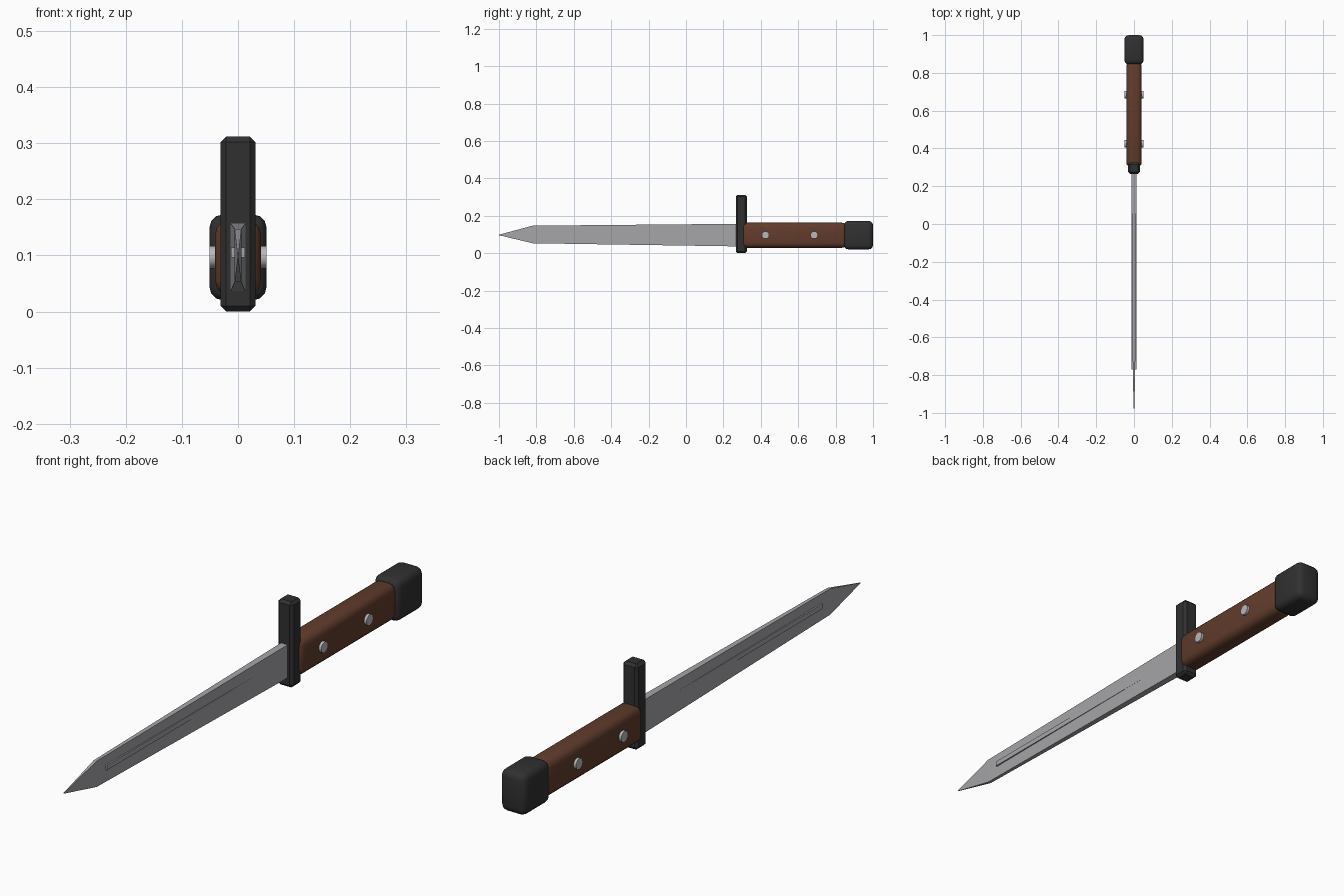
import bpy, bmesh, math

if "Cube" in bpy.data.objects:
    bpy.data.objects.remove(bpy.data.objects["Cube"])

def material(name, rgb):
    m = bpy.data.materials.new(name)
    m.diffuse_color = (*rgb, 1)
    m.use_nodes = True
    m.node_tree.nodes["Principled BSDF"].inputs["Base Color"].default_value = m.diffuse_color
    return m

STEEL = material("blade steel", (0.38, 0.38, 0.40))
BLACK = material("blackened metal", (0.03, 0.03, 0.03))
WOOD = material("brown wood", (0.12, 0.045, 0.025))
RIVET = material("rivet metal", (0.48, 0.48, 0.50))

def finish(bm, name, mat):
    bmesh.ops.recalc_face_normals(bm, faces=bm.faces[:])
    me = bpy.data.meshes.new(name)
    bm.to_mesh(me)
    bm.free()
    me.materials.append(mat)
    ob = bpy.data.objects.new(name, me)
    bpy.context.collection.objects.link(ob)
    return ob

def smooth(ob, angle):
    bpy.ops.object.select_all(action='DESELECT')
    ob.select_set(True)
    bpy.context.view_layer.objects.active = ob
    bpy.ops.object.shade_smooth_by_angle(angle=math.radians(angle))

def block(name, mat, x, y, z, bevel=0, segments=1):
    """Box between the (min, max) pairs, with optional rounded edges."""
    bm = bmesh.new()
    bmesh.ops.create_cube(bm, size=1)
    for v in bm.verts:
        v.co = [r[0] + (c + 0.5) * (r[1] - r[0]) for c, r in zip(v.co, (x, y, z))]
    if bevel:
        bmesh.ops.bevel(bm, geom=bm.edges[:], offset=bevel, segments=segments,
                        profile=0.5, affect='EDGES')
    return finish(bm, name, mat)

# Blade: rectangular sections tapering to a point
bm = bmesh.new()
rings = []
for y, hx, z0, z1 in [(0.29, 0.0135, 0.036, 0.157), (-0.82, 0.006, 0.053, 0.147),
                      (-1.0, 0.0006, 0.096, 0.099)]:
    rings.append([bm.verts.new(p) for p in
                  ((-hx, y, z0), (hx, y, z0), (hx, y, z1), (-hx, y, z1))])
for a, b in zip(rings, rings[1:]):
    for i in range(4):
        j = (i + 1) % 4
        bm.faces.new((a[i], a[j], b[j], b[i]))
bm.faces.new(rings[0])
bm.faces.new(rings[-1])
finish(bm, "blade", STEEL)

# Raised ribs that sink into the thicker part of the blade
for side, name in ((-1, "left_rib"), (1, "right_rib")):
    block(name, STEEL, sorted((side * 0.004, side * 0.0122)), (-0.77, 0.06), (0.096, 0.114))

# Guard, grip and pommel
block("guard", BLACK, (-0.031, 0.031), (0.266, 0.326), (0, 0.312), 0.01)
smooth(block("grip", WOOD, (-0.041, 0.041), (0.3, 0.86), (0.029, 0.163), 0.026, 3), 60)
smooth(block("pommel", BLACK, (-0.051, 0.051), (0.845, 1.0), (0.02, 0.173), 0.024, 3), 60)

# Rivets through the grip
for i, y in enumerate((0.425, 0.685)):
    bm = bmesh.new()
    bmesh.ops.create_cone(bm, cap_ends=True, segments=12, radius1=0.02, radius2=0.02, depth=0.102)
    for v in bm.verts:
        v.co = (v.co.z, v.co.x + y, v.co.y + 0.097)
    smooth(finish(bm, f"rivet_{i + 1}", RIVET), 40)
